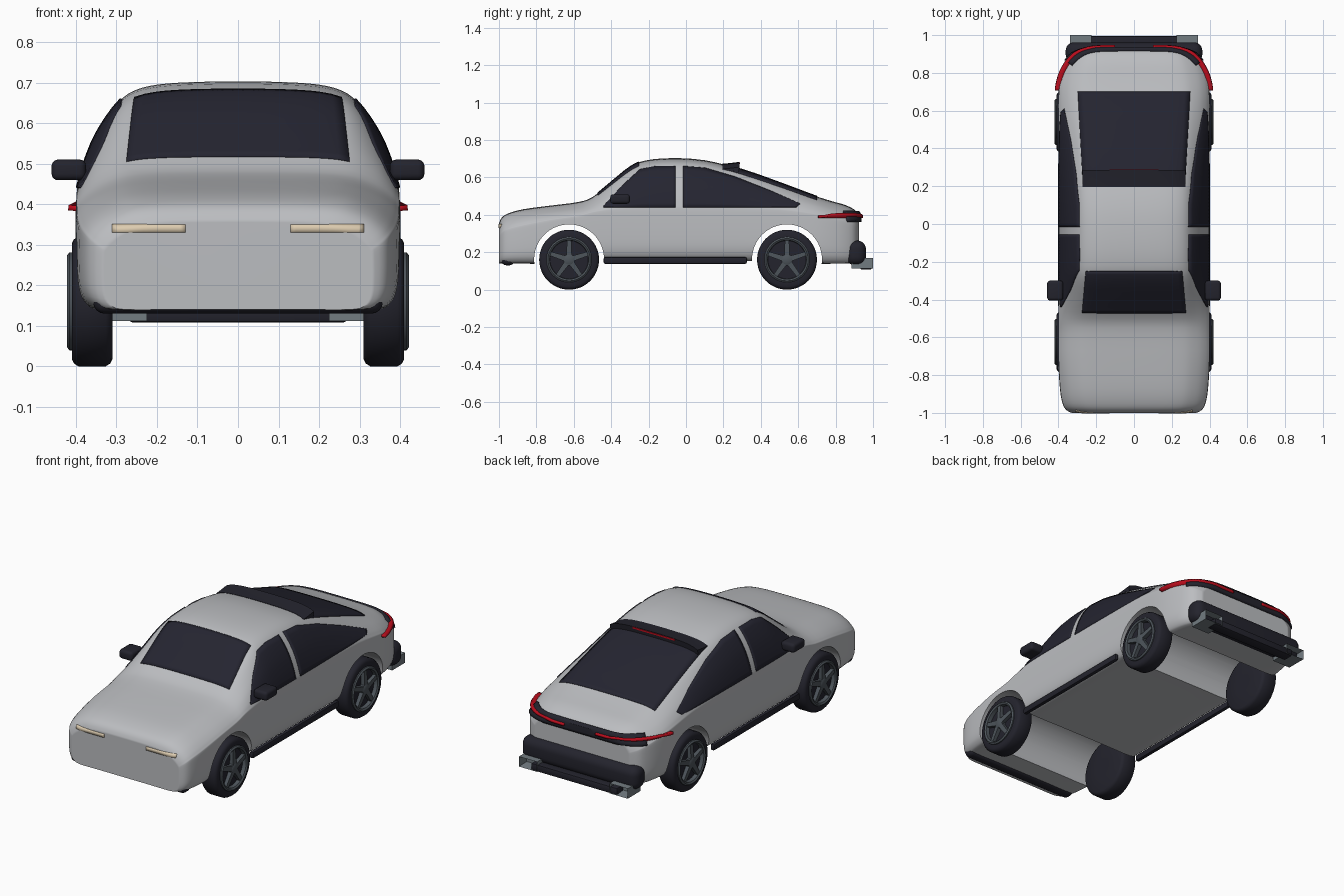
import bpy, bmesh
from math import sin, cos, pi, radians
from mathutils import Vector
from mathutils.bvhtree import BVHTree

if "Cube" in bpy.data.objects:
    bpy.data.objects.remove(bpy.data.objects["Cube"], do_unlink=True)


def material(name, r, g, b):
    m = bpy.data.materials.new(name)
    m.use_nodes = True
    m.diffuse_color = (r, g, b, 1)
    m.node_tree.nodes["Principled BSDF"].inputs["Base Color"].default_value = (r, g, b, 1)
    return m


SILVER = material("silver paint", .5, .51, .53)
BLACK = material("black trim", .017, .017, .026)
GLASS = material("dark glass", .018, .018, .03)
RIM = material("gunmetal", .075, .09, .105)
STEEL = material("exhaust steel", .17, .2, .22)
LAMP = material("warm headlight", .72, .6, .43)
RED = material("red light", .5, .004, .012)


def finish(name, bm, mat, angle=35):
    """Turn a bmesh into a shaded object."""
    bmesh.ops.recalc_face_normals(bm, faces=bm.faces)
    mesh = bpy.data.meshes.new(name)
    bm.to_mesh(mesh)
    bm.free()
    ob = bpy.data.objects.new(name, mesh)
    bpy.context.collection.objects.link(ob)
    mesh.materials.append(mat)
    smooth(ob, angle)
    return ob


def smooth(ob, angle):
    bpy.ops.object.select_all(action='DESELECT')
    ob.select_set(True)
    bpy.context.view_layer.objects.active = ob
    bpy.ops.object.shade_smooth_by_angle(angle=radians(angle))


def loft(shells, caps=True):
    """Skin each list of closed rings."""
    bm = bmesh.new()
    for rings in shells:
        vs = [[bm.verts.new(p) for p in ring] for ring in rings]
        n = len(vs[0])
        for a, b in zip(vs, vs[1:]):
            for i in range(n):
                j = (i + 1) % n
                bm.faces.new((a[i], a[j], b[j], b[i]))
        if caps:
            bm.faces.new(vs[0])
            bm.faces.new(vs[-1])
    bmesh.ops.recalc_face_normals(bm, faces=bm.faces)
    return bm


def catmull(points, steps):
    """Smooth curve through points of any dimension."""
    p = [points[0]] + list(points) + [points[-1]]
    out = []
    for a, b, c, d in zip(p, p[1:], p[2:], p[3:]):
        for k in range(steps):
            t = k / steps
            out.append([.5 * (2 * q + (r - o) * t + (2 * o - 5 * q + 4 * r - s) * t * t
                              + (3 * q - o - 3 * r + s) * t ** 3)
                        for o, q, r, s in zip(a, b, c, d)])
    return out + [list(points[-1])]


def box(name, mat, lo, hi, bevel=0.0, segments=4):
    bm = bmesh.new()
    bmesh.ops.create_cube(bm, size=1)
    for v in bm.verts:
        v.co = [(l + h) / 2 + c * (h - l) for l, h, c in zip(lo, hi, v.co)]
    if bevel:
        bmesh.ops.bevel(bm, geom=bm.edges[:], offset=bevel, segments=segments,
                        profile=.5, affect='EDGES')
    return finish(name, bm, mat)


def lathe(profile, side, y, z, n=48):
    """Rings round the axle for (x, radius) points."""
    return [[(side * x, y + r * cos(2 * pi * k / n), z + r * sin(2 * pi * k / n))
             for k in range(n)] for x, r in profile]


# Body shell: stations of y, half width, roof height, shoulder height, floor height
STATIONS = [
    (-1, .33, .355, .28, .14), (-.985, .358, .385, .3, .14), (-.95, .378, .408, .32, .14),
    (-.87, .392, .43, .34, .14), (-.72, .4, .45, .37, .14), (-.58, .4, .468, .39, .15),
    (-.5, .4, .495, .41, .155), (-.4, .4, .575, .42, .155), (-.3, .4, .655, .42, .155),
    (-.22, .4, .69, .42, .155), (-.08, .4, .703, .42, .155), (.1, .4, .692, .42, .155),
    (.3, .4, .642, .42, .155), (.5, .4, .572, .42, .15), (.68, .4, .505, .4, .14),
    (.78, .388, .473, .38, .14), (.85, .368, .453, .36, .14), (.9, .338, .428, .34, .14),
    (.925, .29, .4, .32, .14)]
# Half section: width fraction, height (-1 floor, 0 shoulder, 1 roof)
SECTION = [(0, -1), (.45, -1), (.85, -1), (.95, -.92), (.99, -.75), (1, -.5), (1, -.2),
           (.995, .03), (.98, .13), (.945, .3), (.87, .55), (.75, .8), (.64, .92),
           (.48, .975), (.25, .995), (0, 1)]
half = catmull(SECTION, 3)
outline = half + [(-f, t) for f, t in half[-2:0:-1]]
rings = [[(f * w, y, sh + t * ((top - sh) if t > 0 else (sh - floor))) for f, t in outline]
         for y, w, top, sh, floor in catmull(STATIONS, 3)]
shell = loft([rings])
surface = BVHTree.FromBMesh(shell)
body = finish("body", shell, SILVER)

# Wheel arches cut right through the body
AXLES = {"front": -.625, "rear": .54}
for y in AXLES.values():
    cutter = finish("arch_cutter", loft([lathe([(-.6, .187), (.6, .187)], 1, y, .162, 64)]), SILVER)
    cutter.hide_render = True
    mod = body.modifiers.new("arch", 'BOOLEAN')
    mod.object, mod.operation, mod.solver = cutter, 'DIFFERENCE', 'EXACT'
    bpy.context.view_layer.objects.active = body
    bpy.ops.object.modifier_apply(modifier=mod.name)
    bpy.data.objects.remove(cutter, do_unlink=True)
smooth(body, 35)
body.modifiers.new("even_shading", 'WEIGHTED_NORMAL').keep_sharp = True


def patch(name, mat, ray, nu, nv, lift=.004):
    """Plate laid on the body; ray(u, v) gives an origin and a direction."""
    bm = bmesh.new()
    grid = []
    for i in range(nu + 1):
        row = []
        for j in range(nv + 1):
            origin, direction = ray(i / nu, j / nv)
            hit = surface.ray_cast(Vector(origin), Vector(direction).normalized())[0]
            row.append(bm.verts.new(hit) if hit else None)
        grid.append(row)
    for a, b in zip(grid, grid[1:]):
        for j in range(nv):
            quad = (a[j], b[j], b[j + 1], a[j + 1])
            if all(quad):
                bm.faces.new(quad)
    ob = finish(name, bm, mat)
    mod = ob.modifiers.new("thickness", 'SOLIDIFY')
    mod.thickness, mod.offset = 2 * lift, 0
    return ob


def mix(a, b, t):
    return a + (b - a) * t


def from_above(y0, y1, w0, w1):
    return lambda u, v: ((mix(w0, w1, v) * (2 * u - 1), mix(y0, y1, v), 2), (0, 0, -1))


# Windscreen and rear window
patch("windscreen", GLASS, from_above(-.47, -.25, .275, .255), 20, 14)
patch("rear_window", GLASS, from_above(.25, .7, .272, .297), 20, 20)

# Side windows under a shared roof line
ROOFLINE = [(-.44, .447), (-.34, .555), (-.245, .643), (-.165, .658), (-.015, .659), (.1, .65),
            (.26, .603), (.45, .528), (.61, .458)]


def window_top(y):
    for (a, za), (b, zb) in zip(ROOFLINE, ROOFLINE[1:]):
        if y <= b:
            return mix(za, zb, (y - a) / (b - a))
    return ROOFLINE[-1][1]


def side_ray(s, y0, y1):
    def ray(u, v):
        y = mix(y0, y1, u)
        return (s * 2, y - .02 * (1 - v) * max(0, u - .9) * 10 * (y1 > 0), mix(.44, window_top(y), v)), (-s, 0, 0)
    return ray


def around_tail(a0, a1, z0, z1):
    def ray(u, v):
        a = radians(mix(a0, a1, u))
        return (2 * sin(a), .6 + 2 * cos(a), mix(z0, z1, v)), (-sin(a), -cos(a), 0)
    return ray


# Tail panel
patch("tail_panel", BLACK, around_tail(-54, 54, .362, .413), 48, 4, .013)

for side, s in (("left", 1), ("right", -1)):
    patch(side + "_front_window", GLASS, side_ray(s, -.44, -.055), 24, 10)
    patch(side + "_rear_window", GLASS, side_ray(s, -.015, .61), 32, 10)
    # Lights
    patch(side + "_headlight", LAMP,
          lambda u, v: ((s * mix(.13, .31, u), -2, mix(.33, .35, v)), (0, 1, 0)), 14, 2, .003)
    patch(side + "_tail_light", RED, around_tail(s * 17, s * 75, .383, .396), 32, 1, .022)
    # Door mirror and sill bar
    xs = sorted((s * .375, s * .46))
    box(side + "_mirror", BLACK, (xs[0], -.405, .459), (xs[1], -.3, .51), .016)
    xs = sorted((s * .378, s * .402))
    box(side + "_sill_bar", BLACK, (xs[0], -.44, .138), (xs[1], .325, .174), .008, 2)

    # Exhaust with a hollow end
    xs = sorted((s * .225, s * .338))
    bm = bmesh.new()
    bmesh.ops.create_cube(bm, size=1)
    for v in bm.verts:
        v.co = (mix(xs[0], xs[1], v.co.x + .5), mix(.885, 1, v.co.y + .5), mix(.112, .168, v.co.z + .5))
    end = [f for f in bm.faces if f.normal.y > .9]
    bmesh.ops.inset_region(bm, faces=end, thickness=.01)
    bmesh.ops.translate(bm, verts=end[0].verts[:], vec=(0, -.06, 0))
    finish(side + "_exhaust", bm, STEEL)

    # Wheels
    for axle, y in AXLES.items():
        name = f"{axle}_{side}_"
        tyre = [(.31, .05), (.31, .143), (.315, .153), (.326, .16), (.394, .16), (.405, .153),
                (.41, .143), (.41, .12), (.395, .118), (.395, .03)]
        finish(name + "tyre", loft([lathe(tyre, s, y, .16)]), BLACK)
        rim = [(.395, .121), (.416, .121), (.422, .113), (.416, .104), (.395, .102)]
        finish(name + "rim", loft([lathe(rim, s, y, .16)], caps=False), RIM)
        hub = [(.395, .03), (.416, .03), (.421, .022)]
        spokes = [lathe(hub, s, y, .16)]
        for k in range(5):
            a = 2 * pi * k / 5 + pi / 2
            arm = []
            for r, w, x in ((.015, .015, .419), (.108, .011, .414)):
                arm.append([(s * px, y + r * cos(a) - q * sin(a), .16 + r * sin(a) + q * cos(a))
                            for px, q in ((.396, -w), (x, -w), (x, w), (.396, w))])
            spokes.append(arm)
        finish(name + "spokes", loft(spokes), RIM)

# Roof spoiler following the roof curve
def roof(x, y):
    return surface.ray_cast(Vector((x, y, 2)), Vector((0, 0, -1)))[0].z


blade = []
for k in range(25):
    x = mix(-.272, .272, k / 24)
    zf, zr = roof(x, .195), roof(x, .28)
    blade.append([(x, .195, zf - .006), (x, .195, zf + .002), (x, .24, zf + .006),
                  (x, .286, zf + .012), (x, .28, zr - .004)])
finish("roof_spoiler", loft([blade]), BLACK)
zc = roof(0, .195)
box("brake_light", RED, (-.13, .28, zc), (.13, .289, zc + .009))

# Bumpers
box("front_lip", BLACK, (-.357, -.988, .13), (.357, -.917, .19), .027)
box("rear_bumper", BLACK, (-.362, .855, .132), (.362, .962, .262), .045, 6)
box("rear_bar", BLACK, (-.268, .93, .108), (.268, .994, .148), .008, 2)
